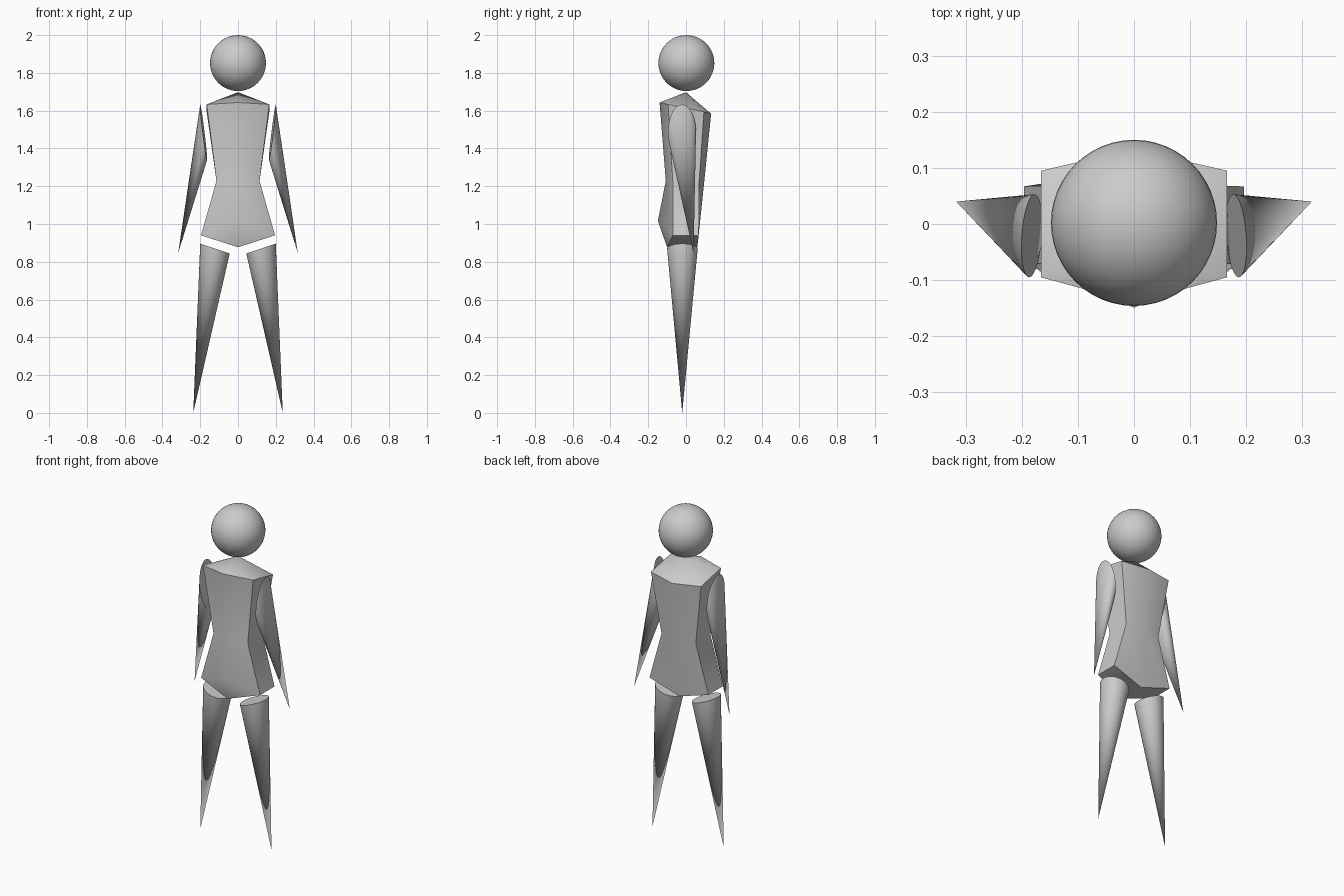
import bpy, bmesh, math
from mathutils import Vector

if "Cube" in bpy.data.objects:
    bpy.data.objects.remove(bpy.data.objects["Cube"])


def make_object(name, bm, angle):
    bmesh.ops.recalc_face_normals(bm, faces=bm.faces)
    mesh = bpy.data.meshes.new(name)
    bm.to_mesh(mesh)
    bm.free()
    obj = bpy.data.objects.new(name, mesh)
    bpy.context.collection.objects.link(obj)
    bpy.ops.object.select_all(action='DESELECT')
    obj.select_set(True)
    bpy.context.view_layer.objects.active = obj
    bpy.ops.object.shade_smooth_by_angle(angle=math.radians(angle))
    return obj


def tapered_limb(name, side, center, u, v, tip, segments=48):
    """Oblique cone: elliptical cap (center, half axes u and v) running to a tip."""
    flip = lambda p: Vector((p[0] * side, p[1], p[2]))
    c, u, v, tip = map(flip, (center, u, v, tip))
    bm = bmesh.new()
    ring = []
    for i in range(segments):
        a = 2 * math.pi * i / segments
        ring.append(bm.verts.new(c + u * math.cos(a) + v * math.sin(a)))
    end = bm.verts.new(tip)
    bm.faces.new(ring)
    for i in range(segments):
        bm.faces.new((ring[i], ring[(i + 1) % segments], end))
    return make_object(name, bm, 40)


# Head
bm = bmesh.new()
bmesh.ops.create_uvsphere(bm, u_segments=48, v_segments=24, radius=0.148)
bmesh.ops.translate(bm, verts=bm.verts, vec=(0, 0.002, 1.852))
make_object("head", bm, 40)

# Torso: six-sided rings (half width, then y/z of front, front side, back side, back)
rings = [
    (0.166, (-0.14, 1.643), (-0.095, 1.633), (0.095, 1.594), (0.133, 1.584)),
    (0.114, (-0.107, 1.228), (-0.07, 1.228), (0.07, 1.228), (0.097, 1.228)),
    (0.196, (-0.149, 1.016), (-0.07, 0.94), (0.067, 0.94), (0.067, 0.94)),
]
bm = bmesh.new()
loops = []
for w, front, fside, bside, back in rings:
    points = [(0, *front), (w, *fside), (w, *bside),
              (0, *back), (-w, *bside), (-w, *fside)]
    loops.append([bm.verts.new(p) for p in points])
for a, b in zip(loops, loops[1:]):
    for i in range(6):
        j = (i + 1) % 6
        bm.faces.new((a[i], a[j], b[j], b[i]))

# Shoulder slope up to the neck
neck = bm.verts.new((0, 0, 1.698))
for i in range(6):
    bm.faces.new((loops[0][i], loops[0][(i + 1) % 6], neck))

# Leg openings meeting at the crotch line
cf = bm.verts.new((0, -0.10, 0.877))
cb = bm.verts.new((0, 0.06, 0.877))
hip = loops[-1]
for s, t in ((1, 2), (5, 4)):
    bm.faces.new((hip[0], hip[s], cf))
    bm.faces.new((hip[s], hip[t], cb, cf))
    bm.faces.new((hip[t], hip[3], cb))
make_object("torso", bm, 45)

# Arms and legs, mirrored
for side, label in ((1, "left"), (-1, "right")):
    tapered_limb(label + "_arm", side, (0.182, -0.021, 1.485),
                 (0.018, 0, 0.147), (-0.005, 0.074, 0), (0.317, 0.04, 0.845))
    tapered_limb(label + "_leg", side, (0.122, -0.019, 0.87),
                 (0.078, 0, 0.026), (0, 0.081, 0), (0.237, -0.02, 0.0))
